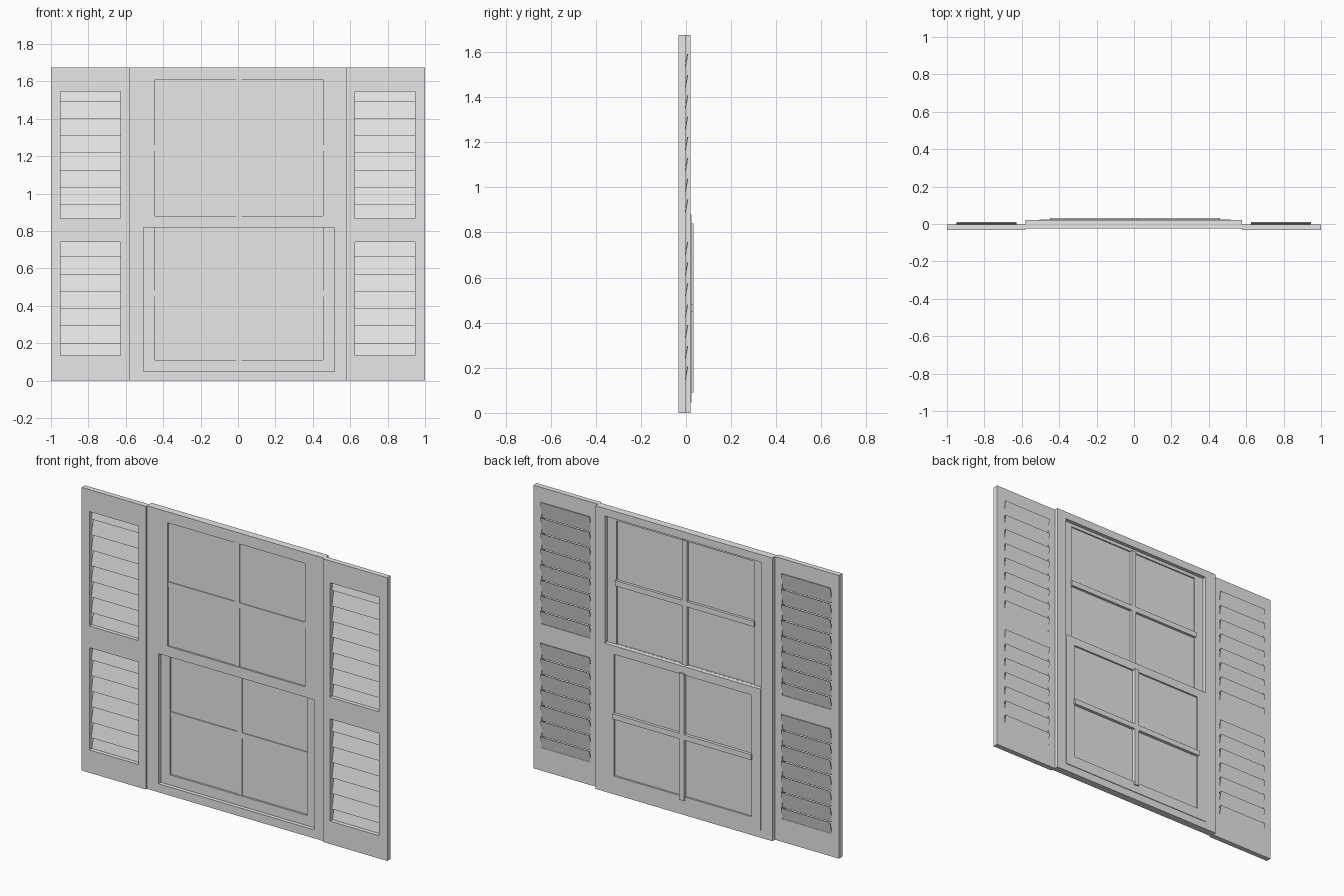
import bpy
import bmesh
from mathutils import Matrix

old = bpy.data.objects.get("Cube")
if old:
    bpy.data.objects.remove(old, do_unlink=True)

# One plain paint colour for everything
paint = bpy.data.materials.new("light_grey_paint")
paint.use_nodes = True
colour = (0.8, 0.8, 0.8, 1)
paint.diffuse_color = colour
paint.node_tree.nodes["Principled BSDF"].inputs["Base Color"].default_value = colour


def finish(name, bm):
    mesh = bpy.data.meshes.new(name)
    bm.to_mesh(mesh)
    bm.free()
    mesh.materials.append(paint)
    obj = bpy.data.objects.new(name, mesh)
    bpy.context.scene.collection.objects.link(obj)
    return obj


def lattice(name, xs, zs, holes, front, back):
    """Upright board cut into cells; cells listed in holes stay open."""
    bm = bmesh.new()
    y = (front + back) / 2
    grid = [[bm.verts.new((x, y, z)) for z in zs] for x in xs]
    for i in range(len(xs) - 1):
        for k in range(len(zs) - 1):
            if (i, k) not in holes:
                bm.faces.new((grid[i][k], grid[i + 1][k],
                              grid[i + 1][k + 1], grid[i][k + 1]))
    loose = [v for v in bm.verts if not v.link_faces]
    bmesh.ops.delete(bm, geom=loose, context='VERTS')
    obj = finish(name, bm)
    solid = obj.modifiers.new("thickness", 'SOLIDIFY')
    solid.thickness = back - front
    solid.offset = 0
    return obj


def slats(name, x0, x1, bottom, count):
    """Row of louvre slats, each leaning back at the top."""
    height, step = 0.098, 0.0922
    bm = bmesh.new()
    bmesh.ops.create_cube(bm, size=1, matrix=Matrix.Diagonal((x1 - x0, 0.005, height, 1)))
    for v in bm.verts:
        v.co.y += v.co.z * 0.2 - 0.002
    bmesh.ops.translate(bm, verts=bm.verts, vec=((x0 + x1) / 2, 0, bottom + height / 2))
    row = finish(name, bm).modifiers.new("row", 'ARRAY')
    row.count = count
    row.use_relative_offset = False
    row.use_constant_offset = True
    row.constant_offset_displace = (0, 0, step)


TOP = 1.675
CORNERS = {(0, 0), (2, 0), (0, 2), (2, 2)}
MID = {(1, 1)}

# Outer window frame
lattice("window_frame", (-0.58, -0.505, 0.515, 0.578), (0, 0.05, 1.63, TOP),
        MID, -0.023, 0.021)

# Upper sash sits at the front, lower sash behind it
lattice("upper_sash", (-0.505, -0.445, 0.455, 0.515), (0.82, 0.88, 1.61, 1.63),
        MID, -0.023, -0.001)
lattice("lower_sash", (-0.505, -0.445, 0.455, 0.515), (0.045, 0.11, 0.83, 0.88),
        MID, 0.0, 0.025)

# Panes and crossing glazing bars
lattice("upper_pane", (-0.45, 0.46), (0.87, 1.615), (), -0.013, -0.009)
lattice("lower_pane", (-0.45, 0.46), (0.1, 0.84), (), 0.011, 0.015)
lattice("upper_glazing_bars", (-0.45, -0.01, 0.022, 0.46), (0.87, 1.227, 1.259, 1.615),
        CORNERS, -0.018, 0.007)
lattice("lower_glazing_bars", (-0.45, -0.01, 0.022, 0.46), (0.09, 0.449, 0.481, 0.84),
        CORNERS, 0.006, 0.033)

# Louvred shutters on both sides
for side, xs in (("right", (-1, -0.95, -0.628, -0.58)), ("left", (0.578, 0.625, 0.947, 1))):
    lattice(side + "_shutter", xs, (0, 0.135, 0.74, 0.868, 1.545, TOP),
            {(1, 1), (1, 3)}, -0.033, -0.002)
    slats(side + "_upper_slats", xs[1], xs[2], 0.848, 8)
    slats(side + "_lower_slats", xs[1], xs[2], 0.107, 7)
